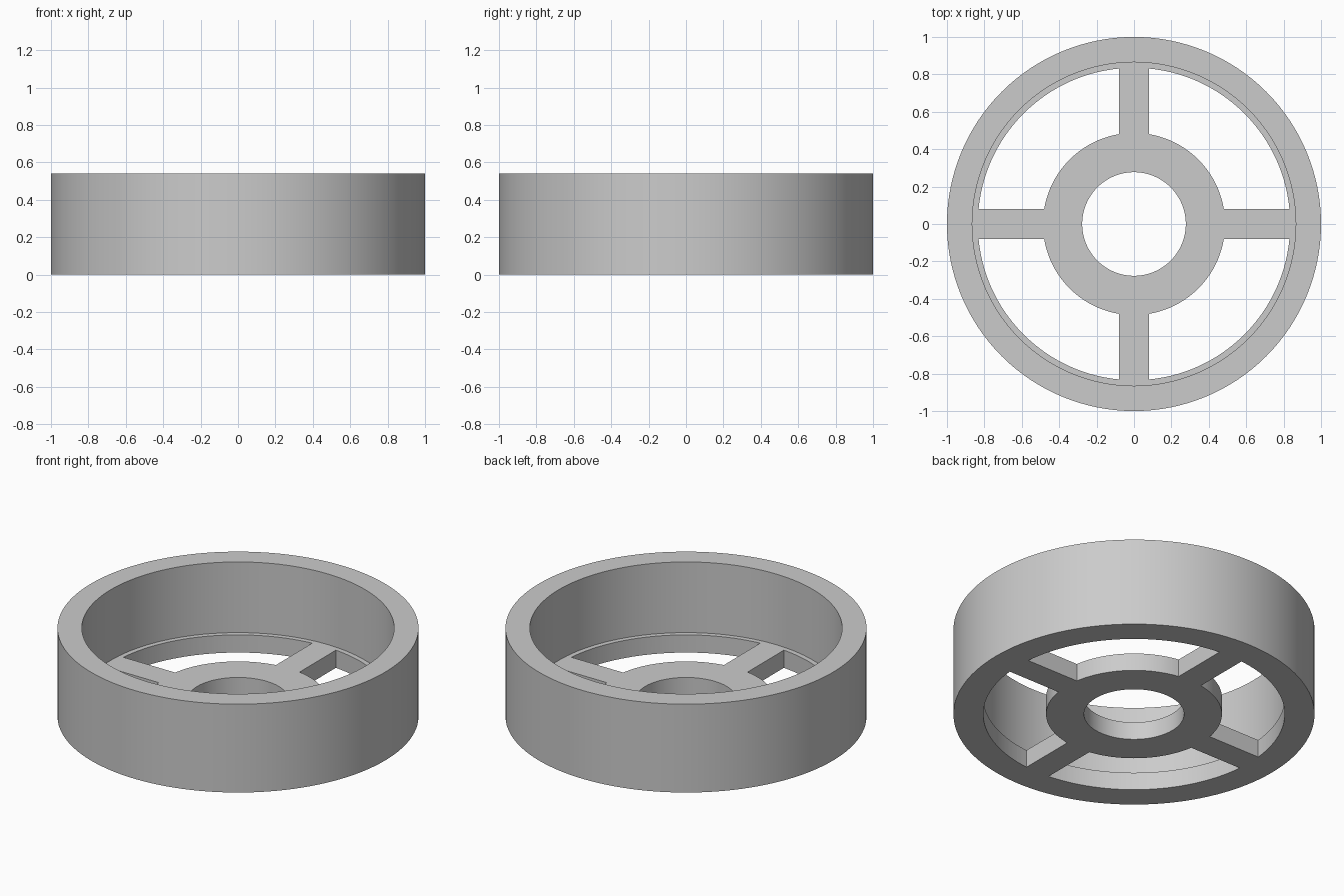
import bpy
import bmesh
from math import asin, cos, sin, pi, radians
from mathutils import Matrix, Vector

if "Cube" in bpy.data.objects:
    bpy.data.objects.remove(bpy.data.objects["Cube"], do_unlink=True)

HEIGHT, FLOOR = 0.54, 0.108
OUTER, INNER = 1.0, 0.865          # rim wall radii
WINDOW, HUB, BORE = 0.835, 0.487, 0.277
SPOKE = 0.08                       # half the spoke width
SEGMENTS = 128

grey = bpy.data.materials.new("light_grey")
grey.use_nodes = True
colour = (0.6, 0.6, 0.6, 1)
grey.diffuse_color = colour
grey.node_tree.nodes["Principled BSDF"].inputs["Base Color"].default_value = colour


def make_object(name, bm):
    bmesh.ops.recalc_face_normals(bm, faces=bm.faces)
    mesh = bpy.data.meshes.new(name)
    bm.to_mesh(mesh)
    bm.free()
    mesh.materials.append(grey)
    obj = bpy.data.objects.new(name, mesh)
    bpy.context.collection.objects.link(obj)
    return obj


def arc(radius, steps):
    """Points of one quarter arc, stopping at the spoke sides."""
    start = asin(SPOKE / radius)
    span = pi / 2 - 2 * start
    return [Vector((radius * cos(start + span * i / steps),
                    radius * sin(start + span * i / steps), -0.1))
            for i in range(steps + 1)]


# Rim wall, floor and hub bore turned from one closed profile
bm = bmesh.new()
profile = [(BORE, 0), (OUTER, 0), (OUTER, HEIGHT),
           (INNER, HEIGHT), (INNER, FLOOR), (BORE, FLOOR)]
verts = [bm.verts.new((r, 0, z)) for r, z in profile]
edges = [bm.edges.new((verts[i - 1], verts[i])) for i in range(len(verts))]
bmesh.ops.spin(bm, geom=verts + edges, cent=(0, 0, 0), axis=(0, 0, 1),
               angle=2 * pi, steps=SEGMENTS, use_merge=True)
bmesh.ops.remove_doubles(bm, verts=bm.verts, dist=1e-5)
wheel = make_object("spoked_wheel", bm)

# Four window cutters that leave the spokes standing
bm = bmesh.new()
outline = arc(WINDOW, 30) + arc(HUB, 28)[::-1]
for quarter in range(4):
    turn = Matrix.Rotation(quarter * pi / 2, 4, "Z")
    face = bm.faces.new([bm.verts.new(turn @ p) for p in outline])
    top = bmesh.ops.extrude_face_region(bm, geom=[face])["geom"]
    bmesh.ops.translate(bm, vec=(0, 0, 0.35),
                        verts=[v for v in top if isinstance(v, bmesh.types.BMVert)])
cutter = make_object("window_cutter", bm)
cutter.hide_render = True

cut = wheel.modifiers.new("windows", "BOOLEAN")
cut.operation = "DIFFERENCE"
cut.solver = "EXACT"
cut.object = cutter

bpy.ops.object.select_all(action="DESELECT")
wheel.select_set(True)
bpy.context.view_layer.objects.active = wheel
bpy.ops.object.modifier_apply(modifier=cut.name)
bpy.data.objects.remove(cutter, do_unlink=True)
bpy.ops.object.shade_smooth_by_angle(angle=radians(30))
